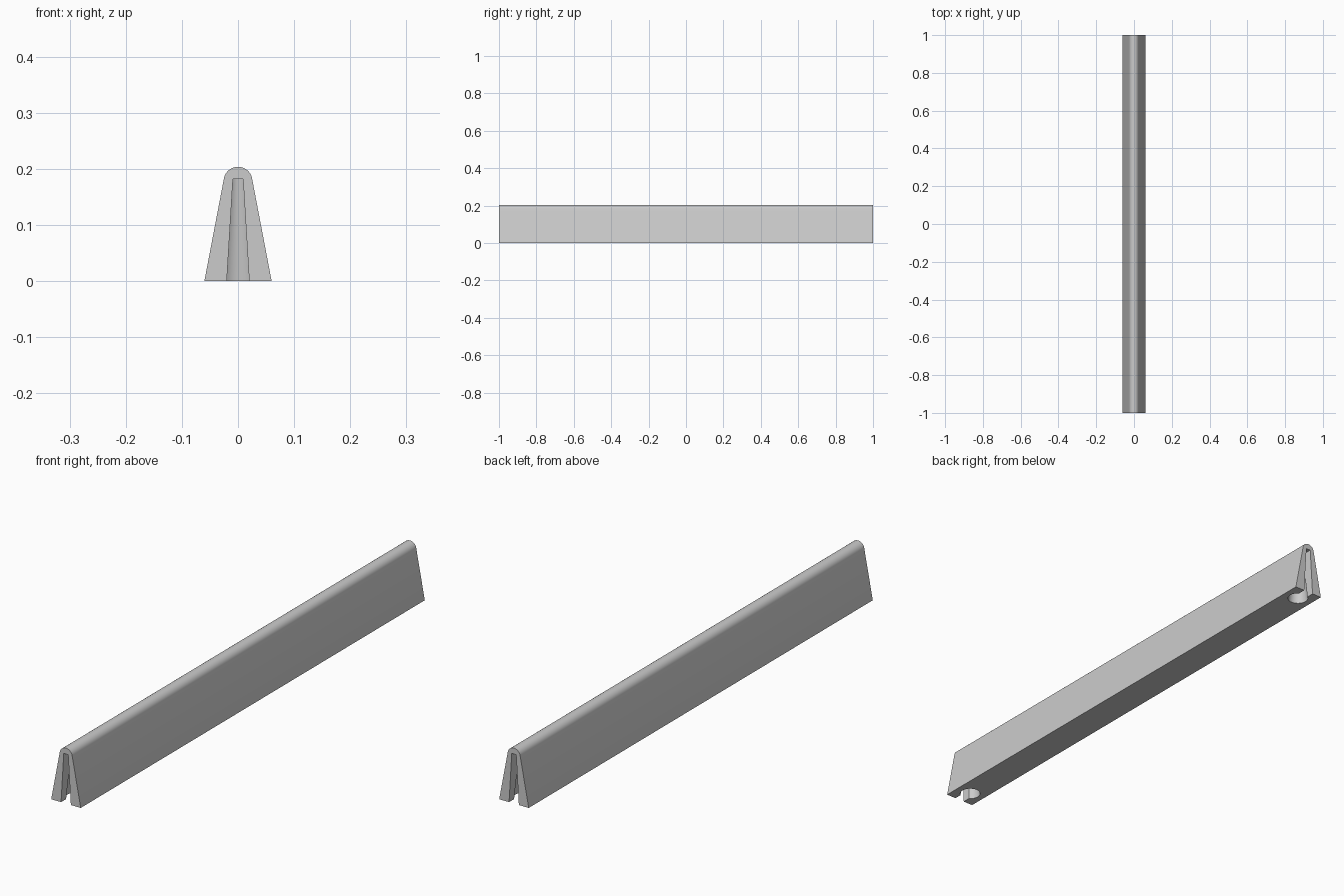
import bpy
import bmesh
from math import sin, cos, pi, radians

cube = bpy.data.objects.get("Cube")
if cube:
    bpy.data.objects.remove(cube, do_unlink=True)

grey = bpy.data.materials.new("light_grey")
grey.use_nodes = True
grey.diffuse_color = (0.6, 0.6, 0.6, 1)
grey.node_tree.nodes["Principled BSDF"].inputs["Base Color"].default_value = (0.6, 0.6, 0.6, 1)


def finish(name, bm):
    bmesh.ops.recalc_face_normals(bm, faces=bm.faces)
    mesh = bpy.data.meshes.new(name)
    bm.to_mesh(mesh)
    bm.free()
    mesh.materials.append(grey)
    ob = bpy.data.objects.new(name, mesh)
    bpy.context.collection.objects.link(ob)
    return ob


def extrude_profile(name, points, y0, y1):
    """Extrude an (x, z) outline along y."""
    bm = bmesh.new()
    face = bm.faces.new([bm.verts.new((x, y0, z)) for x, z in points])
    new = bmesh.ops.extrude_face_region(bm, geom=[face])["geom"]
    verts = [v for v in new if isinstance(v, bmesh.types.BMVert)]
    bmesh.ops.translate(bm, verts=verts, vec=(0, y1 - y0, 0))
    return finish(name, bm)


def cone_cutter(name, y, r_bottom, r_top, z0, z1):
    bm = bmesh.new()
    bmesh.ops.create_cone(bm, cap_ends=True, segments=48, radius1=r_bottom,
                          radius2=r_top, depth=z1 - z0)
    bmesh.ops.translate(bm, verts=bm.verts, vec=(0, y, (z0 + z1) / 2))
    return finish(name, bm)


# Tapered bar with a rounded ridge
ridge_r, ridge_z, slope = 0.0255, 0.1785, radians(10.7)
steps = 24
arc = []
for i in range(steps + 1):
    a = slope + (pi - 2 * slope) * i / steps
    arc.append((ridge_r * cos(a), ridge_z + ridge_r * sin(a)))
bar = extrude_profile("tapered_bar", [(0.06, 0)] + arc + [(-0.06, 0)], -1, 1)

# Tapered socket and open slot at each end
cutters = []
slot = [(0.0212, -0.02), (0.009, 0.182), (-0.009, 0.182), (-0.0212, -0.02)]
for side in (-1, 1):
    cutters.append(cone_cutter("socket_cutter", side * 0.94, 0.039, 0.017, -0.02, 0.182))
    cutters.append(extrude_profile("slot_cutter", slot, side * 0.94, side * 1.05))

bpy.ops.object.select_all(action="DESELECT")
bpy.context.view_layer.objects.active = bar
bar.select_set(True)
for cutter in cutters:
    cutter.hide_render = True
    mod = bar.modifiers.new("cut", "BOOLEAN")
    mod.operation = "DIFFERENCE"
    mod.solver = "EXACT"
    mod.object = cutter
    bpy.ops.object.modifier_apply(modifier=mod.name)
    bpy.data.objects.remove(cutter, do_unlink=True)

bpy.ops.object.shade_smooth_by_angle(angle=radians(30))
